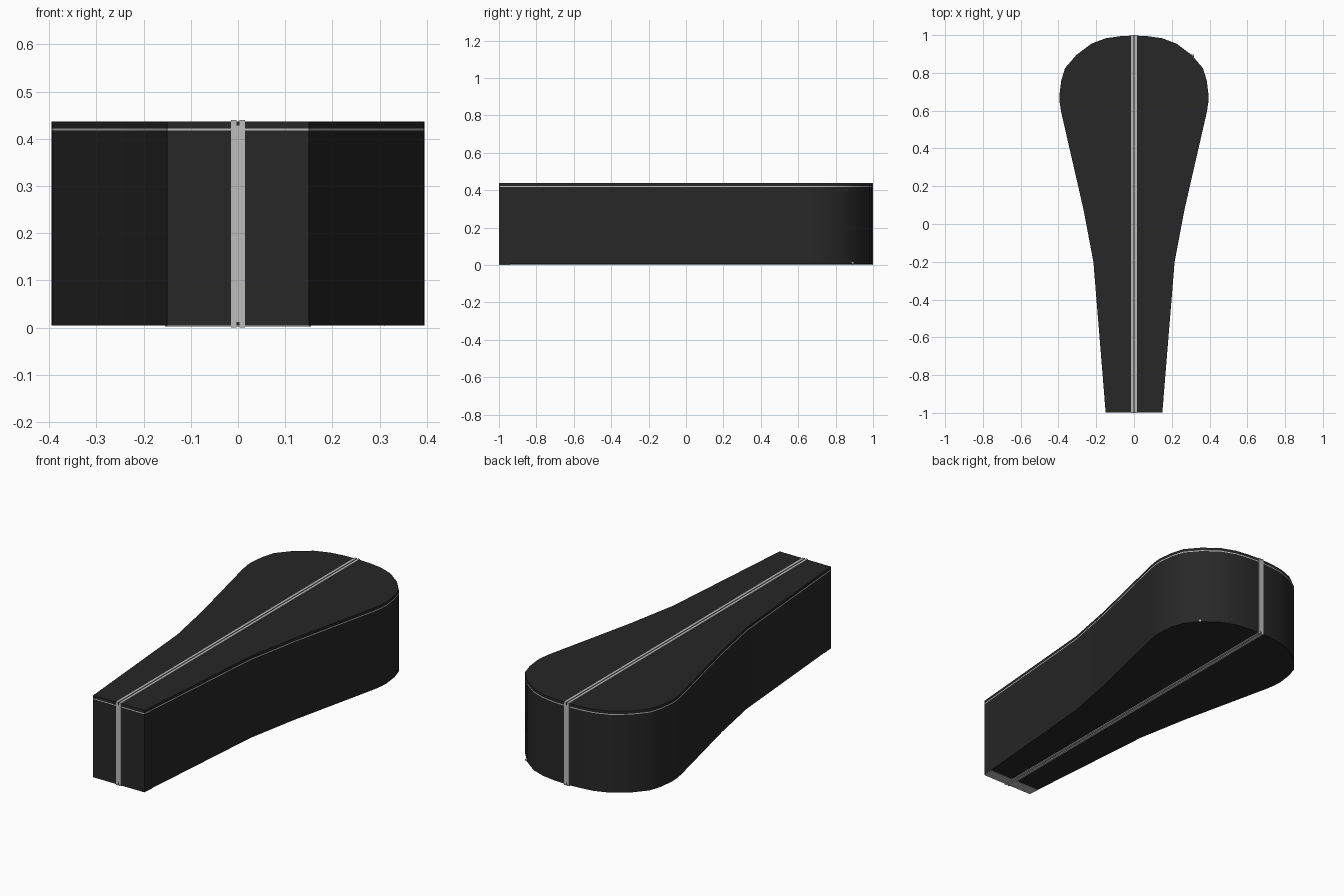
import bpy, bmesh

if "Cube" in bpy.data.objects:
    bpy.data.objects.remove(bpy.data.objects["Cube"])

# half outline of the case seen from above, narrow end to round end
HALF = [(0.15, -0.998), (0.215, -0.2), (0.268, 0.08), (0.385, 0.59), (0.393, 0.64),
        (0.395, 0.68), (0.385, 0.76), (0.365, 0.825), (0.305, 0.895), (0.225, 0.955),
        (0.15, 0.983), (0.075, 0.994)]
OUTLINE = HALF + [(0, 0.998)] + [(-x, y) for x, y in reversed(HALF)]

black = bpy.data.materials.new("black_shell")
black.diffuse_color = (0.02, 0.02, 0.02, 1)
black.use_nodes = True
black.node_tree.nodes["Principled BSDF"].inputs["Base Color"].default_value = black.diffuse_color
grey = bpy.data.materials.new("grey_trim")
grey.diffuse_color = (0.5, 0.5, 0.5, 1)
grey.use_nodes = True
grey.node_tree.nodes["Principled BSDF"].inputs["Base Color"].default_value = grey.diffuse_color


def prism(name, points, direction, mat):
    """Extrude a closed 3D polygon along a direction."""
    bm = bmesh.new()
    face = bm.faces.new([bm.verts.new(p) for p in points])
    res = bmesh.ops.extrude_face_region(bm, geom=[face])
    verts = [g for g in res["geom"] if isinstance(g, bmesh.types.BMVert)]
    bmesh.ops.translate(bm, vec=direction, verts=verts)
    bmesh.ops.recalc_face_normals(bm, faces=bm.faces)
    mesh = bpy.data.meshes.new(name)
    bm.to_mesh(mesh)
    bm.free()
    ob = bpy.data.objects.new(name, mesh)
    bpy.context.collection.objects.link(ob)
    mesh.materials.append(mat)
    bpy.ops.object.select_all(action='DESELECT')
    ob.select_set(True)
    bpy.context.view_layer.objects.active = ob
    bpy.ops.object.shade_smooth_by_angle(angle=0.6)
    return ob


def slab(name, z0, z1, mat, outline=OUTLINE):
    return prism(name, [(x, y, z0) for x, y in outline], (0, 0, z1 - z0), mat)


# shell, thin seam line and lid
slab("case_body", 0.005, 0.417, black)
slab("lid_seam", 0.417, 0.422, grey)
slab("case_lid", 0.422, 0.437, black)

# centre strip round the whole case, grooved on top and underneath
W, G, D, H = 0.015, 0.003, 0.012, 0.44
profile = [(-W, 0), (-G, 0), (-G, D), (G, D), (G, 0), (W, 0),
           (W, H), (G, H), (G, H - D), (-G, H - D), (-G, H), (-W, H)]
strip = prism("centre_strip", [(x, -1, z) for x, z in profile], (0, 2, 0), grey)
strip.data.materials.append(black)
for f in strip.data.polygons:
    if abs(f.center.x) < 0.001 and abs(f.normal.z) > 0.9:
        f.material_index = 1

# pale plate under the narrow end
slab("end_plate", 0.003, 0.005, grey,
     [(-0.15, -0.998), (0.15, -0.998), (0.155, -0.94), (-0.155, -0.94)])

# small stud low on the right of the round end
bpy.ops.mesh.primitive_uv_sphere_add(segments=12, ring_count=8, radius=0.008,
                                     location=(0.31, 0.89, 0.012))
stud = bpy.context.object
stud.name = "side_stud"
stud.data.materials.append(grey)
